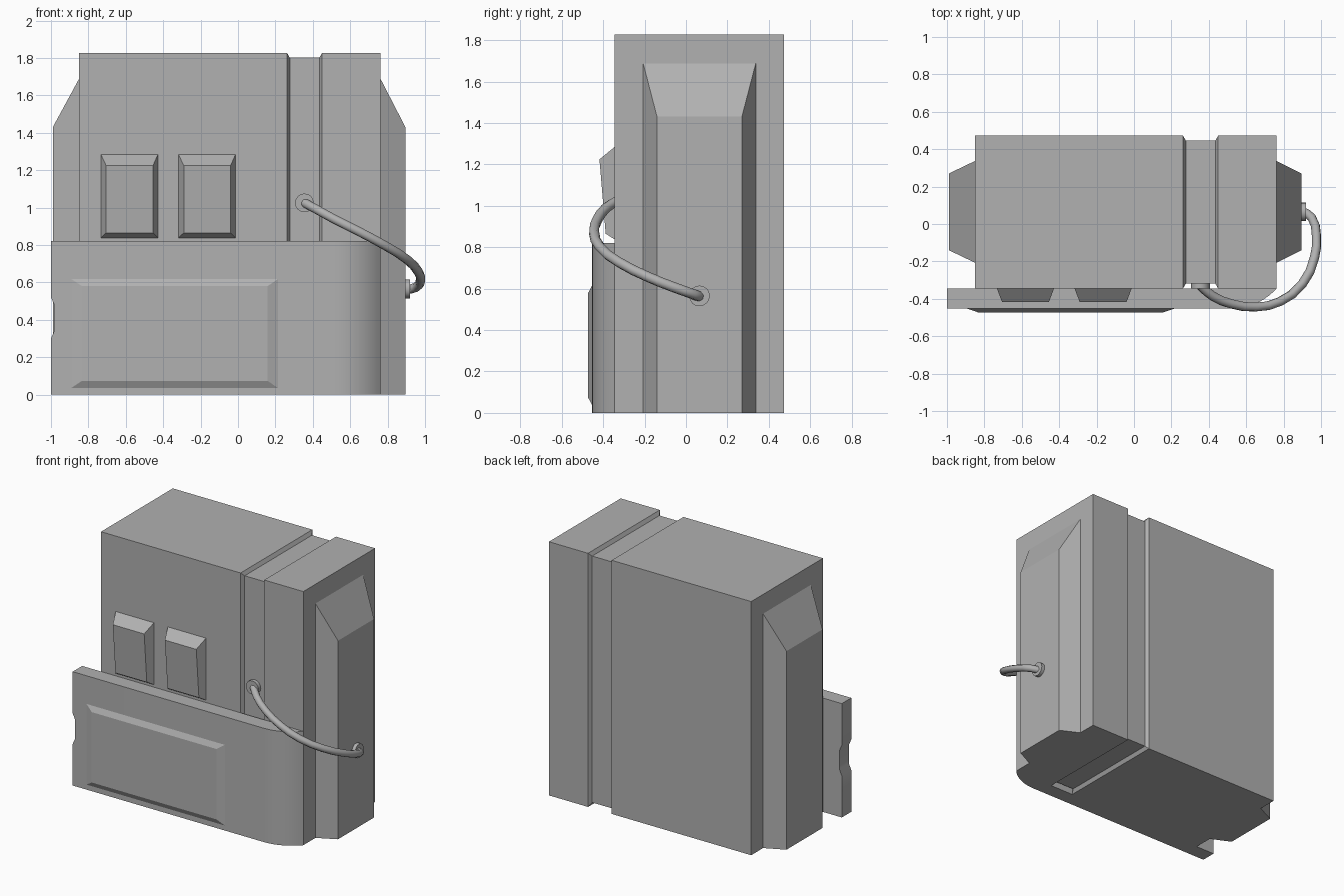
import bpy, bmesh, math
from mathutils import Vector

if "Cube" in bpy.data.objects:
    bpy.data.objects.remove(bpy.data.objects["Cube"])

# Mid-grey material for every part
grey = bpy.data.materials.new("mid_grey")
grey.diffuse_color = (0.44, 0.44, 0.44, 1)
grey.use_nodes = True
grey.node_tree.nodes["Principled BSDF"].inputs["Base Color"].default_value = grey.diffuse_color


def loft(name, rings, smooth=False):
    """Skin equal-length rings of points and cap both ends."""
    bm = bmesh.new()
    vs = [[bm.verts.new(p) for p in ring] for ring in rings]
    n = len(vs[0])
    for a, b in zip(vs, vs[1:]):
        for i in range(n):
            j = (i + 1) % n
            bm.faces.new((a[i], a[j], b[j], b[i]))
    bm.faces.new(vs[0])
    bm.faces.new(vs[-1])
    bmesh.ops.recalc_face_normals(bm, faces=bm.faces)
    me = bpy.data.meshes.new(name)
    bm.to_mesh(me)
    bm.free()
    me.materials.append(grey)
    ob = bpy.data.objects.new(name, me)
    bpy.context.collection.objects.link(ob)
    if smooth:
        shade(ob)
    return ob


def shade(ob):
    bpy.ops.object.select_all(action='DESELECT')
    ob.select_set(True)
    bpy.context.view_layer.objects.active = ob
    bpy.ops.object.shade_smooth_by_angle(angle=math.radians(30))


def rect_x(x, y0, y1, z0, z1):
    return [(x, y0, z0), (x, y1, z0), (x, y1, z1), (x, y0, z1)]


def rect_y(y, x0, x1, z0, z1, y_top=None):
    t = y if y_top is None else y_top
    return [(x0, y, z0), (x1, y, z0), (x1, t, z1), (x0, t, z1)]


FRONT, BACK, TOP, RIGHT = -0.345, 0.472, 1.827, 0.762

# Main body with a shallow groove running all the way round
body = [(-0.85, 0), (0.262, 0), (0.277, 0.026), (0.435, 0.026), (0.45, 0), (RIGHT, 0)]
loft("main_body", [rect_x(x, FRONT + d, BACK - d, d, TOP - d) for x, d in body])

# Tapered side panels
for name, xa, xb in (("left_side_panel", -0.85, -0.99), ("right_side_panel", RIGHT, 0.895)):
    loft(name, [rect_x(xa, -0.207, 0.337, 0, 1.688), rect_x(xb, -0.14, 0.27, 0, 1.43)])

# Front pocket: right corner curving back to the body, small notch in the left edge
PF, START = -0.453, 0.52
span, drop = RIGHT - START, FRONT - PF
radius = (span ** 2 + drop ** 2) / (2 * drop)
end = math.asin(span / radius)
arc = [(START + radius * math.sin(t), PF + radius * (1 - math.cos(t)))
       for t in (end * i / 10 for i in range(11))]
levels = [(0, 0), (0.30, 0), (0.345, 0.02), (0.475, 0.02), (0.52, 0), (0.82, 0)]
loft("front_pocket",
     [[(x, y, z) for x, y in [(-1 + d, FRONT), (-1 + d, PF)] + arc] for z, d in levels],
     smooth=True)

# Raised plate on the pocket
loft("pocket_plate", [rect_y(PF, -0.89, 0.213, 0.036, 0.617),
                      rect_y(-0.472, -0.835, 0.158, 0.073, 0.58)])

# Two wedge-shaped pouches
for i, x in enumerate((-0.733, -0.318)):
    loft(f"pouch_{i + 1}", [rect_y(FRONT, x, x + 0.305, 0.838, 1.284),
                            rect_y(-0.388, x + 0.028, x + 0.278, 0.865, 1.224, -0.418)])


# Round sockets where the hose enters
def socket(name, centre, axis, depth, r=0.05):
    bpy.ops.mesh.primitive_cylinder_add(vertices=16, radius=r, depth=depth, location=centre)
    ob = bpy.context.object
    ob.name = name
    ob.rotation_euler = Vector(axis).to_track_quat('Z', 'Y').to_euler()
    ob.data.materials.append(grey)
    shade(ob)


socket("front_socket", (0.355, -0.329, 1.025), (0, -1, 0), 0.032)
socket("side_socket", (0.904, 0.065, 0.565), (1, 0, 0), 0.032)

# Hose
path = [(0.355, -0.33, 1.025), (0.42, -0.385, 0.99), (0.52, -0.427, 0.935),
        (0.65, -0.444, 0.87), (0.78, -0.415, 0.80), (0.90, -0.32, 0.725),
        (0.965, -0.18, 0.655), (0.975, -0.06, 0.607), (0.95, 0.035, 0.573),
        (0.90, 0.068, 0.56)]
cu = bpy.data.curves.new("hose", 'CURVE')
cu.dimensions = '3D'
cu.bevel_depth = 0.025
cu.bevel_resolution = 2
cu.resolution_u = 2
cu.use_fill_caps = True
cu.materials.append(grey)
sp = cu.splines.new('BEZIER')
sp.bezier_points.add(len(path) - 1)
for p, co in zip(sp.bezier_points, path):
    p.co = co
    p.handle_left_type = p.handle_right_type = 'AUTO'
bpy.context.collection.objects.link(bpy.data.objects.new("hose", cu))
